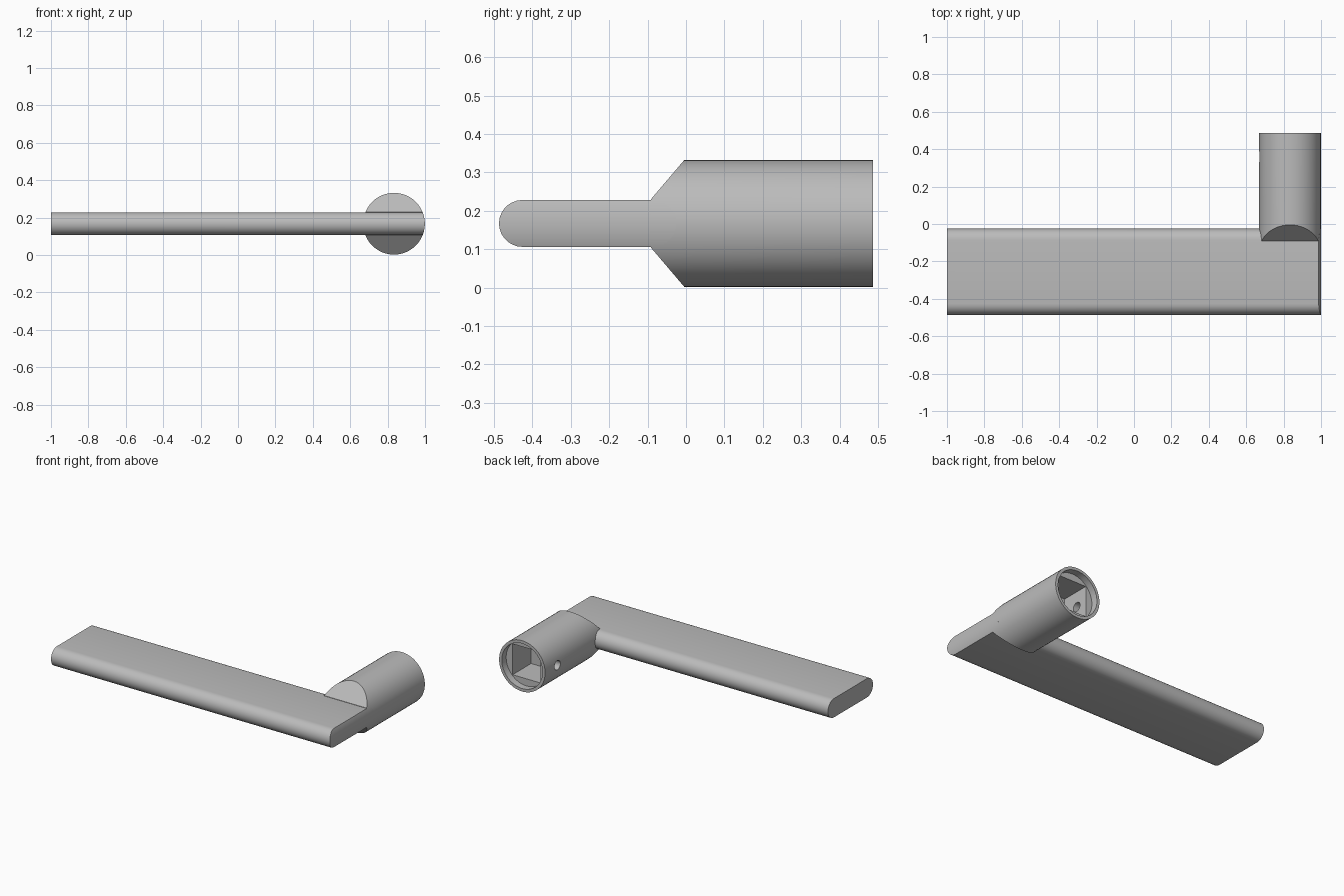
import bpy, bmesh, math

old = bpy.data.objects.get("Cube")
if old:
    bpy.data.objects.remove(old, do_unlink=True)

R, CX, CZ = 0.165, 0.834, 0.167      # neck radius and axis
BAR_R = 0.061                        # half thickness of the grip
BACK = 0.487                         # mounting end of the neck

metal = bpy.data.materials.new("satin_grey_metal")
metal.use_nodes = True
grey = (0.5, 0.5, 0.5, 1)
metal.diffuse_color = grey
metal.node_tree.nodes["Principled BSDF"].inputs["Base Color"].default_value = grey


def finish(name, bm):
    bmesh.ops.recalc_face_normals(bm, faces=bm.faces[:])
    mesh = bpy.data.meshes.new(name)
    bm.to_mesh(mesh)
    bm.free()
    mesh.materials.append(metal)
    obj = bpy.data.objects.new(name, mesh)
    bpy.context.collection.objects.link(obj)
    return obj


def activate(obj):
    bpy.ops.object.select_all(action="DESELECT")
    obj.select_set(True)
    bpy.context.view_layer.objects.active = obj


def loft(name, near, far, half):
    """Skin two matching loops; caps are strips between mirrored halves."""
    bm = bmesh.new()
    loops = [[bm.verts.new(p) for p in loop] for loop in (near, far)]
    n = len(near)
    for i in range(n):
        j = (i + 1) % n
        bm.faces.new((loops[0][i], loops[0][j], loops[1][j], loops[1][i]))
    for loop in loops:
        for i in range(half):
            ring = [loop[i], loop[i + 1], loop[(n - 2 - i + half * 2 - n + 2 - 1 + shift(n, half)) % n],
                    loop[(half * 2 - i + shift(n, half)) % n]]
            corners = list(dict.fromkeys(ring))
            if len(corners) > 2:
                bm.faces.new(corners)
    return finish(name, bm)


def shift(n, half):
    # Open arcs have one extra point per side compared with a closed circle
    return 1 if n == 2 * half + 2 else 0


# Grip: long rounded bar whose outer end follows the neck's curve
STEPS = 14
angles = [-math.pi / 2 + math.pi * i / STEPS for i in range(STEPS + 1)]
section = [(-0.426 - BAR_R * math.cos(a), CZ + BAR_R * math.sin(a)) for a in angles]
section += [(-0.086 + BAR_R * math.cos(a), CZ + BAR_R * math.sin(a)) for a in reversed(angles)]
inner = [(-1, y, z) for y, z in section]
outer = [(CX + math.sqrt(R * R - (z - CZ) ** 2), y, z) for y, z in section]
grip = loft("grip", inner, outer, STEPS)

# Neck: round post with two slanted cuts running down to the grip
SIDES = 48
front, back = [], []
for i in range(SIDES):
    a = 2 * math.pi * i / SIDES - math.pi / 2
    x, dz = CX + R * math.cos(a), R * math.sin(a)
    y = -0.093 + max(0, abs(dz) - BAR_R) * 0.85
    front.append((x, y, CZ + dz))
    back.append((x, BACK, CZ + dz))
neck = loft("neck", front, back, SIDES // 2)


# Socket cutters: round recess, square spindle hole, side screw hole
def cutter(name, kind, location, rotation, scale):
    if kind == "box":
        bpy.ops.mesh.primitive_cube_add(size=1, location=location)
    else:
        bpy.ops.mesh.primitive_cylinder_add(vertices=kind, radius=1, depth=1,
                                            location=location, rotation=rotation)
    obj = bpy.context.object
    obj.name = name
    obj.scale = scale
    obj.hide_render = True
    return obj


quarter = math.pi / 2
cutters = [
    cutter("recess_cutter", 48, (CX, BACK + 0.03, CZ), (quarter, 0, 0), (0.146, 0.146, 0.15)),
    cutter("spindle_cutter", "box", (CX, BACK - 0.06, CZ), None, (0.2, 0.35, 0.2)),
    cutter("screw_cutter", 20, (CX - 0.14, 0.36, CZ), (0, quarter, 0), (0.03, 0.03, 0.2)),
]
for c in cutters:
    mod = neck.modifiers.new(c.name, "BOOLEAN")
    mod.operation = "DIFFERENCE"
    mod.solver = "EXACT"
    mod.object = c
    activate(neck)
    bpy.ops.object.modifier_apply(modifier=mod.name)
    bpy.data.objects.remove(c, do_unlink=True)

for part in (grip, neck):
    activate(part)
    bpy.ops.object.shade_smooth_by_angle(angle=math.radians(30))
